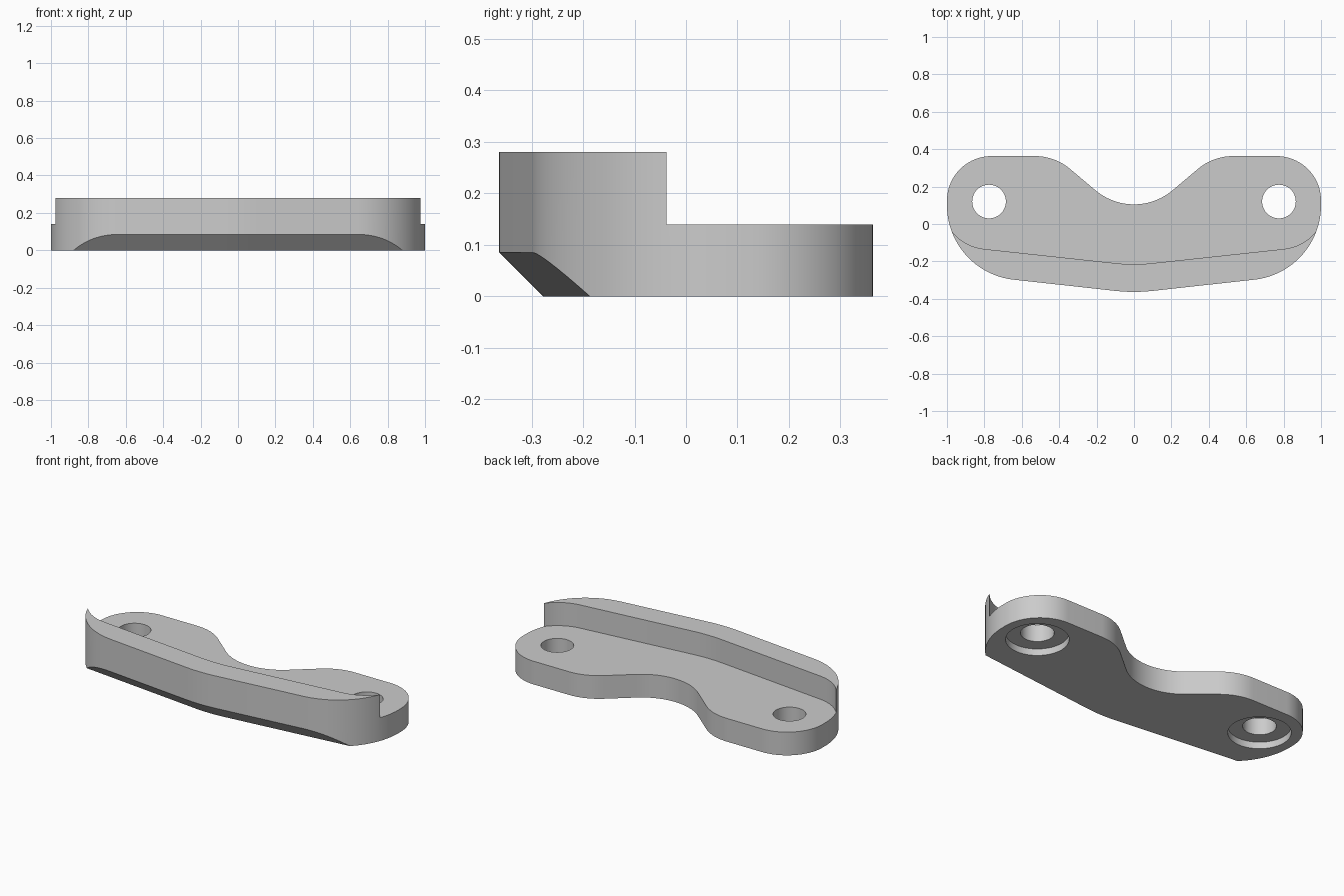
import bpy, bmesh
from math import sin, cos, radians, pi

cube = bpy.data.objects.get("Cube")
if cube:
    bpy.data.objects.remove(cube, do_unlink=True)

grey = bpy.data.materials.new("plain_grey")
grey.use_nodes = True
grey.diffuse_color = (0.6, 0.6, 0.6, 1)
grey.node_tree.nodes["Principled BSDF"].inputs["Base Color"].default_value = (0.6, 0.6, 0.6, 1)

SLOPE, BLEND = 0.11, 0.1
HOLE_X, HOLE_Y = 0.775, 0.12


def arc(cx, cy, r, a0, a1, n):
    return [(cx + r * cos(radians(a0 + (a1 - a0) * i / n)),
             cy + r * sin(radians(a0 + (a1 - a0) * i / n))) for i in range(n + 1)]


def chevron(x, base):
    """Shallow V line, rounded at its middle."""
    x = abs(x)
    bend = x if x > BLEND else x * x / (2 * BLEND) + BLEND / 2
    return base + SLOPE * bend


def v_points(base):
    return [(BLEND * i / 6, chevron(BLEND * i / 6, base)) for i in range(7)]


def mirrored(half):
    """Close a right half, listed from front to back, with its mirror."""
    return half + [(-x, y) for x, y in reversed(half) if x > 1e-6]


def make_object(name, bm):
    bmesh.ops.recalc_face_normals(bm, faces=bm.faces)
    mesh = bpy.data.meshes.new(name)
    bm.to_mesh(mesh)
    bm.free()
    mesh.materials.append(grey)
    obj = bpy.data.objects.new(name, mesh)
    bpy.context.collection.objects.link(obj)
    return obj


def loft(name, rings):
    """Solid through rings of equal length, with flat end caps."""
    bm = bmesh.new()
    rings = [[bm.verts.new(p) for p in ring] for ring in rings]
    for a, b in zip(rings, rings[1:]):
        for i in range(len(a)):
            j = (i + 1) % len(a)
            bm.faces.new((a[i], a[j], b[j], b[i]))
    bm.faces.new(rings[0])
    bm.faces.new(rings[-1])
    return make_object(name, bm)


def prism(name, outline, z0, z1):
    return loft(name, [[(x, y, z) for x, y in outline] for z in (z0, z1)])


# Full-height body: V front, round ends, scooped back
half = v_points(-0.3685)
half += arc(0.6, 0.1, 0.4, -83.7, 0, 24)
half += arc(0.762, 0.125, 0.238, 0, 90, 24)
half += arc(0.529, 0.073, 0.29, 90, 130, 12)
half += arc(0, 0.425, 0.32, -50, -90, 12)
bracket = prism("bracket_body", mirrored(half), 0, 0.28)

# Step behind the raised front lip
step = v_points(-0.2205) + arc(HOLE_X, HOLE_Y, 0.255, -83.7, 0, 24)
step += [(1.1, HOLE_Y), (1.1, 0.6)]
cutters = [prism("step_cutter", mirrored(step), 0.14, 0.4)]

# Chamfer under the front edge
xs = [-1.2] + [BLEND * i / 6 for i in range(-6, 7)] + [1.2]
rings = []
for x in xs:
    y = chevron(x, -0.2835)
    rings.append([(x, y + 0.05, -0.05), (x, y - 0.3, 0.3), (x, y - 0.3, -0.05)])
cutters.append(loft("chamfer_cutter", rings))

# Bolt holes with counterbores underneath
for side in (-1, 1):
    for name, r, z0, z1 in (("hole", 0.09, -0.1, 0.5), ("counterbore", 0.17, -0.1, 0.04)):
        circle = arc(side * HOLE_X, HOLE_Y, r, 0, 360, 48)[:-1]
        cutters.append(prism(name + "_cutter", circle, z0, z1))

for cutter in cutters:
    cutter.hide_render = True
    mod = bracket.modifiers.new(cutter.name, "BOOLEAN")
    mod.operation = "DIFFERENCE"
    mod.solver = "EXACT"
    mod.object = cutter

# Bake the cuts, then drop the cutters
bpy.context.view_layer.update()
graph = bpy.context.evaluated_depsgraph_get()
baked = bpy.data.meshes.new_from_object(bracket.evaluated_get(graph))
bracket.modifiers.clear()
bracket.data = baked
for cutter in cutters:
    bpy.data.objects.remove(cutter, do_unlink=True)

bpy.ops.object.select_all(action="DESELECT")
bracket.select_set(True)
bpy.context.view_layer.objects.active = bracket
bpy.ops.object.shade_smooth_by_angle(angle=radians(25))
